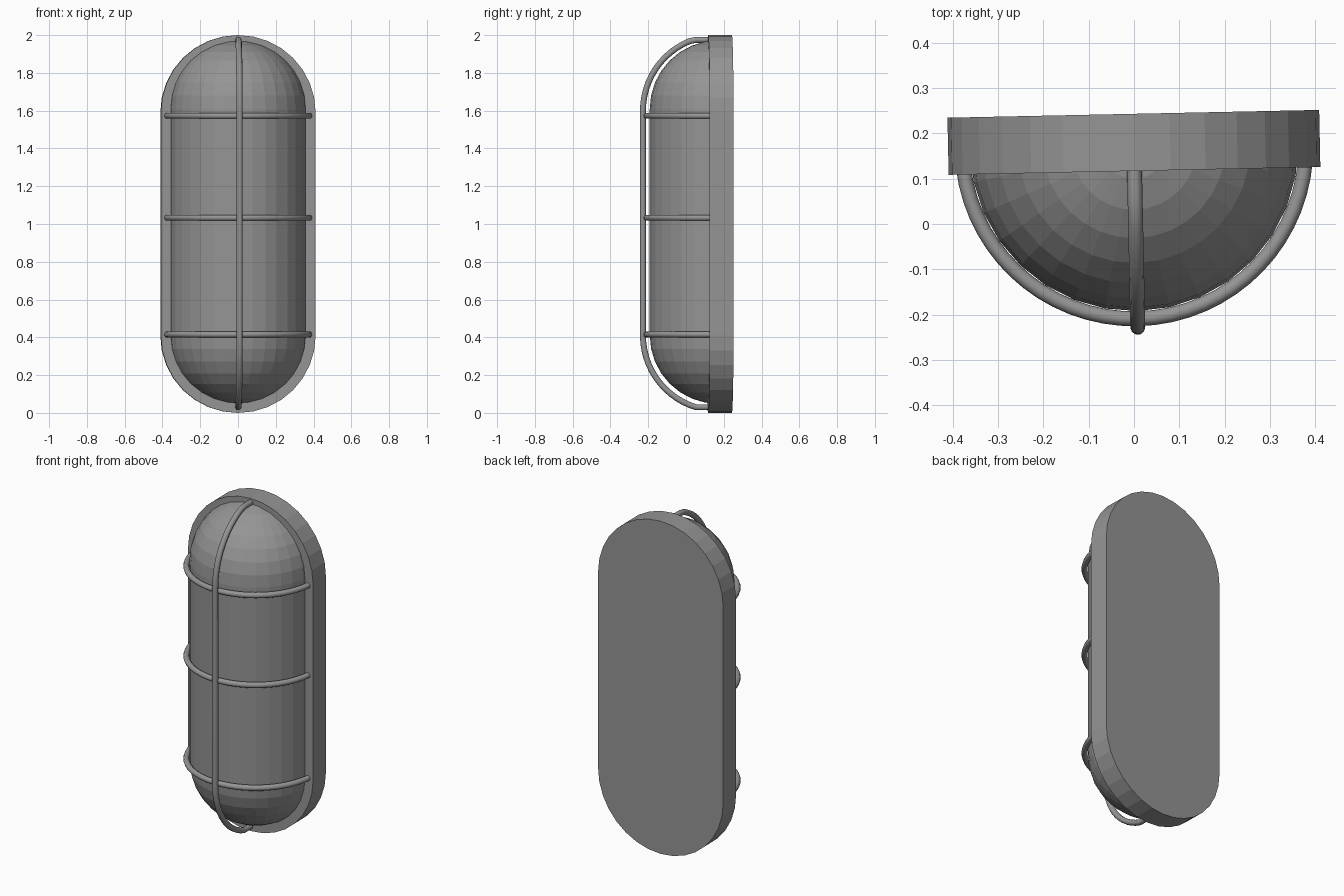
import bpy
import bmesh
from math import pi, sin, cos, radians
from mathutils import Matrix, Vector

cube = bpy.data.objects.get("Cube")
if cube:
    bpy.data.objects.remove(cube, do_unlink=True)

AXIS_Y = 0.17              # depth of the long axis shared by lens and cage
PLATE_FRONT, PLATE_BACK = 0.117, 0.243
LOW, HIGH = 0.41, 1.59     # centres of the rounded ends
STEPS = 16                 # facets per half circle
TURN = Matrix.Translation((0, AXIS_Y, 0)) @ Matrix.Rotation(radians(1.2), 4, "Z") \
    @ Matrix.Translation((0, -AXIS_Y, 0))

grey = bpy.data.materials.new("grey metal")
grey.use_nodes = True
GREY = (0.3, 0.3, 0.3, 1)
grey.diffuse_color = GREY
grey.node_tree.nodes["Principled BSDF"].inputs["Base Color"].default_value = GREY


def arc(radius, start, end, steps=STEPS):
    """Points (u, v) along a circular arc about the origin."""
    angles = [start + (end - start) * i / steps for i in range(steps + 1)]
    return [(radius * cos(a), radius * sin(a)) for a in angles]


def mesh_object(name, bm):
    bmesh.ops.recalc_face_normals(bm, faces=bm.faces)
    bm.transform(TURN)
    mesh = bpy.data.meshes.new(name)
    bm.to_mesh(mesh)
    bm.free()
    mesh.materials.append(grey)
    obj = bpy.data.objects.new(name, mesh)
    bpy.context.collection.objects.link(obj)
    return obj


def wire(name, points, radius=0.0165):
    """Round bar along a path, turned into a smooth mesh."""
    curve = bpy.data.curves.new(name, "CURVE")
    curve.dimensions = "3D"
    curve.bevel_depth = radius
    curve.bevel_resolution = 3
    curve.use_fill_caps = True
    spline = curve.splines.new("POLY")
    spline.points.add(len(points) - 1)
    for p, co in zip(spline.points, points):
        p.co = (*(TURN @ Vector(co)), 1)
    curve.materials.append(grey)
    obj = bpy.data.objects.new(name, curve)
    bpy.context.collection.objects.link(obj)
    bpy.ops.object.select_all(action="DESELECT")
    obj.select_set(True)
    bpy.context.view_layer.objects.active = obj
    bpy.ops.object.convert(target="MESH")
    bpy.ops.object.shade_smooth_by_angle(angle=radians(40))


# Back plate: extruded slot outline
bm = bmesh.new()
outline = [(x, HIGH + z) for x, z in arc(0.41, 0, pi)]
outline += [(x, LOW + z) for x, z in arc(0.41, pi, 2 * pi)]
face = bm.faces.new([bm.verts.new((x, PLATE_FRONT, z)) for x, z in outline])
extruded = bmesh.ops.extrude_face_region(bm, geom=[face], use_keep_orig=True)
moved = [g for g in extruded["geom"] if isinstance(g, bmesh.types.BMVert)]
bmesh.ops.translate(bm, verts=moved, vec=(0, PLATE_BACK - PLATE_FRONT, 0))
mesh_object("back_plate", bm)

# Lens: capsule profile spun half a turn, its open back hidden in the plate
bm = bmesh.new()
profile = [(r, HIGH + 0.02 + z) for r, z in arc(0.362, pi / 2, 0, STEPS // 2)]
profile += [(r, LOW + z) for r, z in arc(0.362, 0, -pi / 2, STEPS // 2)]
verts = [bm.verts.new((-r, AXIS_Y, z)) for r, z in profile]
edges = [bm.edges.new(pair) for pair in zip(verts, verts[1:])]
bmesh.ops.spin(bm, geom=verts + edges, cent=(0, AXIS_Y, 0), axis=(0, 0, 1),
               angle=pi, steps=STEPS)
bmesh.ops.remove_doubles(bm, verts=bm.verts, dist=0.0001)
bmesh.ops.holes_fill(bm, edges=[e for e in bm.edges if e.is_boundary])
mesh_object("lens", bm)

# Cage: three half hoops and one long bar over the middle
for label, z in (("lower", 0.415), ("middle", 1.033), ("upper", 1.573)):
    wire(label + "_hoop",
         [(x, AXIS_Y + y, z) for x, y in arc(0.379, pi, 2 * pi, 2 * STEPS)])

path = [(0, AXIS_Y - u, HIGH + 0.01 + v) for u, v in arc(0.398, pi / 2, 0)]
path += [(0, AXIS_Y - u, LOW + v) for u, v in arc(0.398, 0, -pi / 2)]
wire("long_bar", [(x, y, min(max(z, 0.03), 1.975)) for x, y, z in path])
